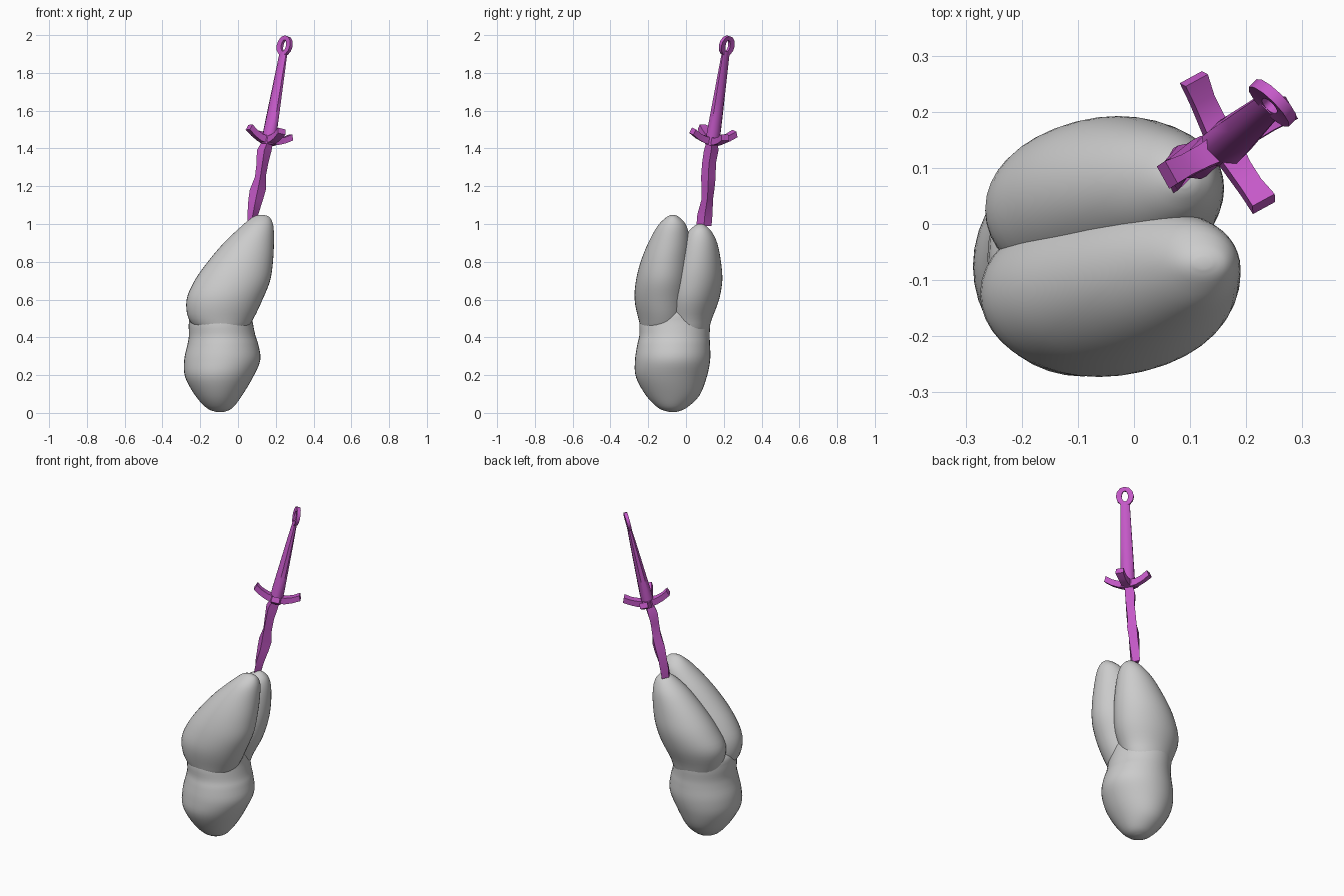
import bpy, bmesh, math
from mathutils import Vector, Matrix

if "Cube" in bpy.data.objects:
    bpy.data.objects.remove(bpy.data.objects["Cube"])


def material(name, rgb):
    m = bpy.data.materials.new(name)
    m.diffuse_color = (*rgb, 1)
    m.use_nodes = True
    m.node_tree.nodes["Principled BSDF"].inputs["Base Color"].default_value = m.diffuse_color
    return m


GREY = material("stone grey", (0.6, 0.6, 0.6))
PURPLE = material("violet metal", (0.56, 0.10, 0.58))


def loft(name, rings, mat, angle, closed=False):
    """Skin a list of equal-length point rings; cap the ends or join them."""
    bm = bmesh.new()
    vs = [[bm.verts.new(p) for p in r] for r in rings]
    n = len(vs[0])
    pairs = list(zip(vs, vs[1:])) + ([(vs[-1], vs[0])] if closed else [])
    for a, b in pairs:
        for i in range(n):
            j = (i + 1) % n
            bm.faces.new((a[i], a[j], b[j], b[i]))
    if not closed:
        bm.faces.new(vs[0])
        bm.faces.new(vs[-1])
    bmesh.ops.recalc_face_normals(bm, faces=bm.faces)
    me = bpy.data.meshes.new(name)
    bm.to_mesh(me)
    bm.free()
    ob = bpy.data.objects.new(name, me)
    bpy.context.collection.objects.link(ob)
    me.materials.append(mat)
    bpy.ops.object.select_all(action='DESELECT')
    ob.select_set(True)
    bpy.context.view_layer.objects.active = ob
    bpy.ops.object.shade_smooth_by_angle(angle=math.radians(angle))
    return ob


def ellipse(c, u, v, n, start=0.0):
    return [c + u * math.cos(start + 2 * math.pi * i / n)
            + v * math.sin(start + 2 * math.pi * i / n) for i in range(n)]


def spline(rows, steps=4):
    """Catmull-Rom interpolation between rows of numbers."""
    out = []
    for k in range(len(rows) - 1):
        p = [Vector(rows[min(max(k + d, 0), len(rows) - 1)]) for d in (-1, 0, 1, 2)]
        for s in range(steps):
            t = s / steps
            out.append(0.5 * (2 * p[1] + (p[2] - p[0]) * t
                              + (2 * p[0] - 5 * p[1] + 4 * p[2] - p[3]) * t * t
                              + (3 * p[1] - p[0] - 3 * p[2] + p[3]) * t ** 3))
    return out + [Vector(rows[-1])]


def lobe(name, rows):
    """Rounded body from rows of z, x min, x max, y min, y max."""
    rings = []
    for z, x0, x1, y0, y1 in spline(rows):
        rings.append(ellipse(Vector(((x0 + x1) / 2, (y0 + y1) / 2, z)),
                             Vector(((x1 - x0) / 2, 0, 0)),
                             Vector((0, (y1 - y0) / 2, 0)), 40))
    return loft(name, rings, GREY, 40)


# Rounded lower body with a waist
lobe("lower_body", [
    (0.005, -0.115, -0.075, -0.09, -0.05), (0.025, -0.165, -0.03, -0.145, 0.0),
    (0.09, -0.225, 0.02, -0.21, 0.07), (0.19, -0.28, 0.08, -0.265, 0.11),
    (0.28, -0.285, 0.118, -0.27, 0.128), (0.36, -0.268, 0.108, -0.258, 0.127),
    (0.41, -0.26, 0.092, -0.247, 0.125), (0.48, -0.26, 0.078, -0.245, 0.128),
    (0.54, -0.24, 0.07, -0.22, 0.12), (0.62, -0.12, 0.02, -0.12, 0.06)])

# Two leaning upper lobes
lobe("front_lobe", [
    (0.40, -0.13, -0.07, -0.15, -0.1), (0.43, -0.2, 0.03, -0.225, -0.01),
    (0.5, -0.262, 0.082, -0.252, 0.01), (0.6, -0.272, 0.13, -0.272, 0.022),
    (0.7, -0.23, 0.17, -0.265, 0.027), (0.8, -0.16, 0.185, -0.24, 0.027),
    (0.9, -0.075, 0.19, -0.2, 0.023), (0.99, 0.02, 0.187, -0.15, 0.003),
    (1.035, 0.075, 0.168, -0.105, -0.035), (1.048, 0.108, 0.138, -0.08, -0.06)])
lobe("back_lobe", [
    (0.38, -0.13, -0.04, -0.04, 0.06), (0.42, -0.2, 0.04, -0.08, 0.11),
    (0.5, -0.245, 0.078, -0.11, 0.138), (0.6, -0.265, 0.125, -0.12, 0.175),
    (0.7, -0.22, 0.15, -0.1, 0.192), (0.8, -0.15, 0.16, -0.065, 0.185),
    (0.9, -0.06, 0.158, -0.025, 0.165), (0.96, 0.01, 0.145, 0.012, 0.135),
    (0.99, 0.055, 0.12, 0.045, 0.105), (1.0, 0.08, 0.1, 0.065, 0.085)])

# Sword frame: axis, flat width direction and thickness direction
axis = Vector((0.165, 0.145, 0.97)).normalized()
wide = Vector((-0.7, 0.7, 0))
wide = (wide - axis * wide.dot(axis)).normalized()
thin = axis.cross(wide)
hub = Vector((0.163, 0.142, 1.45))

# Wavy four-sided blade: z, x min, x max, y min, y max
rings = []
for z, x0, x1, y0, y1 in [
        (0.99, 0.05, 0.09, 0.055, 0.135), (1.05, 0.05, 0.107, 0.06, 0.14),
        (1.13, 0.055, 0.133, 0.082, 0.143), (1.18, 0.062, 0.147, 0.082, 0.15),
        (1.25, 0.09, 0.147, 0.08, 0.157), (1.32, 0.098, 0.16, 0.085, 0.158),
        (1.39, 0.1, 0.178, 0.095, 0.172), (1.46, 0.14, 0.19, 0.115, 0.165)]:
    c = Vector(((x0 + x1) / 2, (y0 + y1) / 2, z))
    rings.append(ellipse(c, Vector(((x1 - x0) / 2, 0, 0)),
                         Vector((0, (y1 - y0) / 2, 0)), 4))
loft("blade", rings, PURPLE, 50)

# Tapering grip
rings = []
for t, w, d in [(-0.03, 0.042, 0.036), (0.05, 0.041, 0.035), (0.2, 0.036, 0.027),
                (0.35, 0.031, 0.019), (0.475, 0.027, 0.011)]:
    rings.append(ellipse(hub + axis * t, wide * w, thin * d, 8, math.pi / 8))
loft("grip", rings, PURPLE, 50)

# Flat pommel ring at the top of the grip
c = hub + axis * 0.506
rings = []
for i in range(12):
    a = 2 * math.pi * i / 12
    inner = wide * 0.018 * math.cos(a) + axis * 0.031 * math.sin(a)
    outer = wide * 0.05 * math.cos(a) + axis * 0.054 * math.sin(a)
    rings.append([c + inner + thin * 0.008, c + outer + thin * 0.01,
                  c + outer - thin * 0.01, c + inner - thin * 0.008])
loft("pommel_ring", rings, PURPLE, 50, closed=True)

# Cross guard: four arms curving upward
base = Matrix.Rotation(math.radians(-16), 3, axis) @ wide
for k in range(4):
    out = Matrix.Rotation(k * math.pi / 2, 3, axis) @ base
    side = axis.cross(out)
    rings = []
    for r, h, w, d in [(0.0, -0.008, 0.026, 0.02), (0.05, -0.004, 0.021, 0.018),
                       (0.09, 0.012, 0.02, 0.016), (0.128, 0.036, 0.023, 0.015)]:
        p = hub + out * r + axis * h
        up = axis * d - out * (d * r * 3)
        rings.append([p + side * w + up, p - side * w + up,
                      p - side * w - up, p + side * w - up])
    loft(f"guard_arm_{k + 1}", rings, PURPLE, 40)
